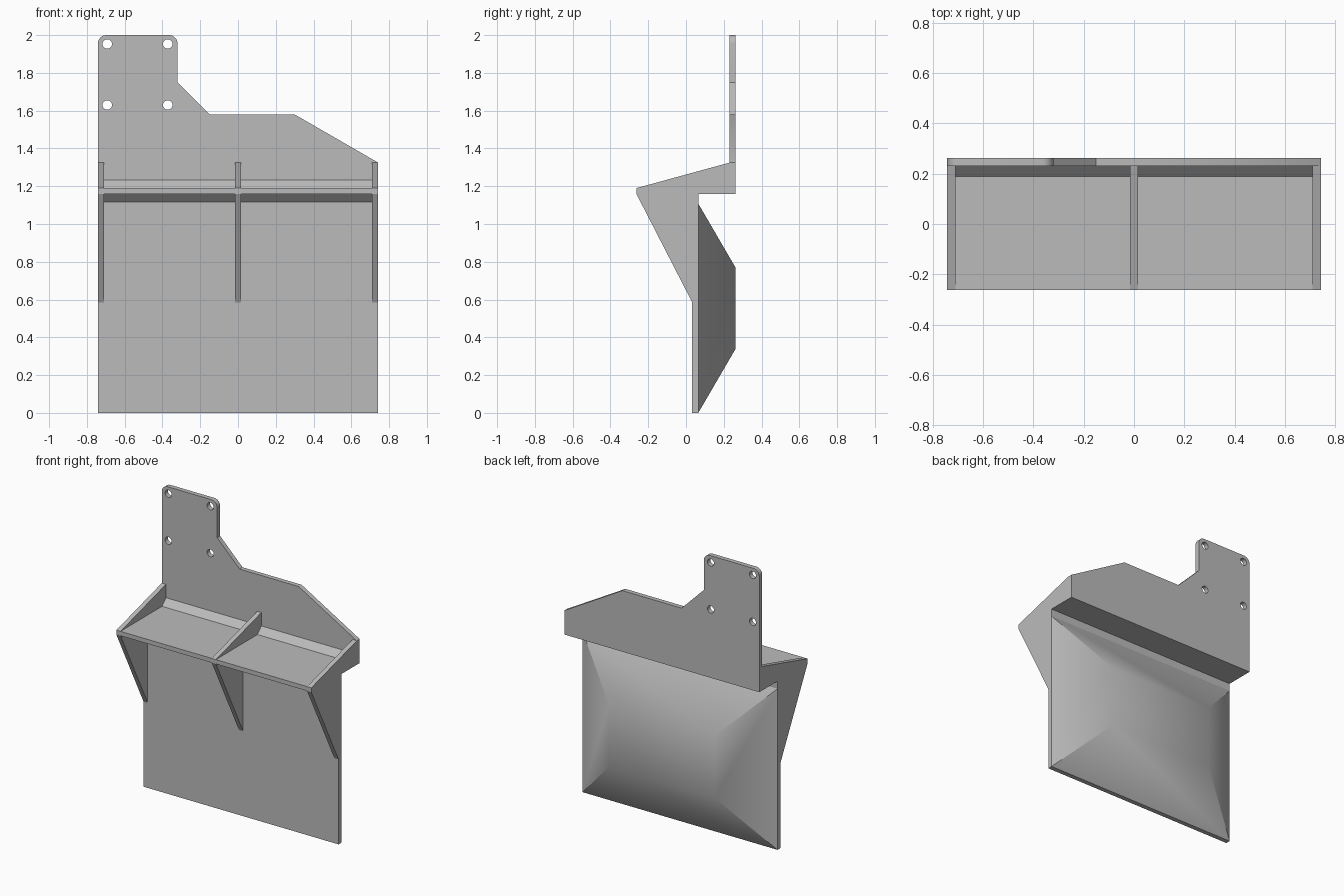
import bpy, bmesh, math
from mathutils import Vector

if "Cube" in bpy.data.objects:
    bpy.data.objects.remove(bpy.data.objects["Cube"], do_unlink=True)

grey = bpy.data.materials.new("plain_grey")
grey.use_nodes = True
colour = (0.5, 0.5, 0.5, 1)
grey.diffuse_color = colour
grey.node_tree.nodes["Principled BSDF"].inputs["Base Color"].default_value = colour

HALF = 0.742     # half width
RIB = 0.032      # rib thickness
FRONT, BACK = -0.263, 0.263
PANEL_FRONT, PANEL_BACK = 0.033, 0.065
PLATE_FRONT = 0.231
SHELF_LOW, SHELF_TOP = 1.16, 1.19


def finish(name, bm):
    bmesh.ops.recalc_face_normals(bm, faces=bm.faces[:])
    mesh = bpy.data.meshes.new(name)
    bm.to_mesh(mesh)
    bm.free()
    mesh.materials.append(grey)
    obj = bpy.data.objects.new(name, mesh)
    bpy.context.collection.objects.link(obj)
    bpy.ops.object.select_all(action="DESELECT")
    obj.select_set(True)
    bpy.context.view_layer.objects.active = obj
    bpy.ops.object.shade_smooth_by_angle(angle=math.radians(31))
    return obj


def prism(name, loops, place, depth):
    """Fill the outline (first loop) with holes (other loops) and extrude it."""
    bm = bmesh.new()
    edges = []
    for loop in loops:
        vs = [bm.verts.new(place(a, b)) for a, b in loop]
        edges += [bm.edges.new((v, vs[i - 1])) for i, v in enumerate(vs)]
    bmesh.ops.triangle_fill(bm, edges=edges, use_beauty=True)
    out = bmesh.ops.extrude_face_region(bm, geom=bm.faces[:], use_keep_orig=True)
    moved = [g for g in out["geom"] if isinstance(g, bmesh.types.BMVert)]
    bmesh.ops.translate(bm, verts=moved, vec=depth)
    bmesh.ops.dissolve_limit(bm, angle_limit=0.01, verts=bm.verts[:], edges=bm.edges[:])
    return finish(name, bm)


def side_prism(name, profile, x0, x1):
    return prism(name, [profile], lambda y, z: (x0, y, z), Vector((x1 - x0, 0, 0)))


def arc(cx, cz, r, start, end, steps):
    return [(cx + r * math.cos(math.radians(start + (end - start) * i / steps)),
             cz + r * math.sin(math.radians(start + (end - start) * i / steps)))
            for i in range(steps + 1)]


# Mounting plate with rounded tab corners and four bolt holes
r = 0.045
outline = [(-HALF, SHELF_LOW), (HALF, SHELF_LOW), (HALF, 1.325), (0.3, 1.58),
           (-0.15, 1.58), (-0.32, 1.75)]
outline += arc(-0.32 - r, 2 - r, r, 0, 90, 8)
outline += arc(-HALF + r, 2 - r, r, 90, 180, 8)
holes = [arc(x, z, 0.025, 0, 360, 24)[:-1] for x in (-0.692, -0.372) for z in (1.63, 1.953)]
prism("mounting_plate", [outline] + holes, lambda x, z: (x, PLATE_FRONT, z),
      Vector((0, BACK - PLATE_FRONT, 0)))

# Shelf and front panel
side_prism("shelf", [(FRONT, SHELF_LOW), (PLATE_FRONT, SHELF_LOW),
                     (PLATE_FRONT, SHELF_TOP), (FRONT, SHELF_TOP)], -HALF, HALF)
side_prism("front_panel", [(PANEL_FRONT, 0), (PANEL_BACK, 0), (PANEL_BACK, SHELF_LOW),
                           (PANEL_FRONT, SHELF_LOW)], -HALF, HALF)

# Triangular ribs above and below the shelf
for side, x in (("right", -HALF), ("middle", -RIB / 2), ("left", HALF - RIB)):
    side_prism(side + "_upper_rib", [(FRONT, SHELF_TOP), (PLATE_FRONT, SHELF_TOP),
                                     (PLATE_FRONT, 1.325)], x, x + RIB)
    side_prism(side + "_lower_rib", [(FRONT, SHELF_LOW), (PANEL_FRONT, 0.585),
                                     (PANEL_FRONT, SHELF_LOW)], x, x + RIB)

# Corner fillets between the ribs
c = 0.043
for side, x0, x1 in (("right", RIB - HALF, -RIB / 2), ("left", RIB / 2, HALF - RIB)):
    side_prism(side + "_upper_fillet", [(PLATE_FRONT - c, SHELF_TOP), (PLATE_FRONT, SHELF_TOP),
                                        (PLATE_FRONT, SHELF_TOP + c)], x0, x1)
    side_prism(side + "_lower_fillet", [(PANEL_FRONT - c, SHELF_LOW), (PANEL_FRONT, SHELF_LOW),
                                        (PANEL_FRONT, SHELF_LOW - c)], x0, x1)

# Tapered block on the rear of the panel
bm = bmesh.new()
rings = []
for inset, y in ((0, PANEL_BACK), (0.34, BACK)):
    w, lo, hi = HALF - inset, inset, 1.108 - inset
    rings.append([bm.verts.new((x, y, z)) for x, z in ((-w, lo), (w, lo), (w, hi), (-w, hi))])
    bm.faces.new(rings[-1])
for i in range(4):
    bm.faces.new((rings[0][i - 1], rings[0][i], rings[1][i], rings[1][i - 1]))
finish("rear_block", bm)
